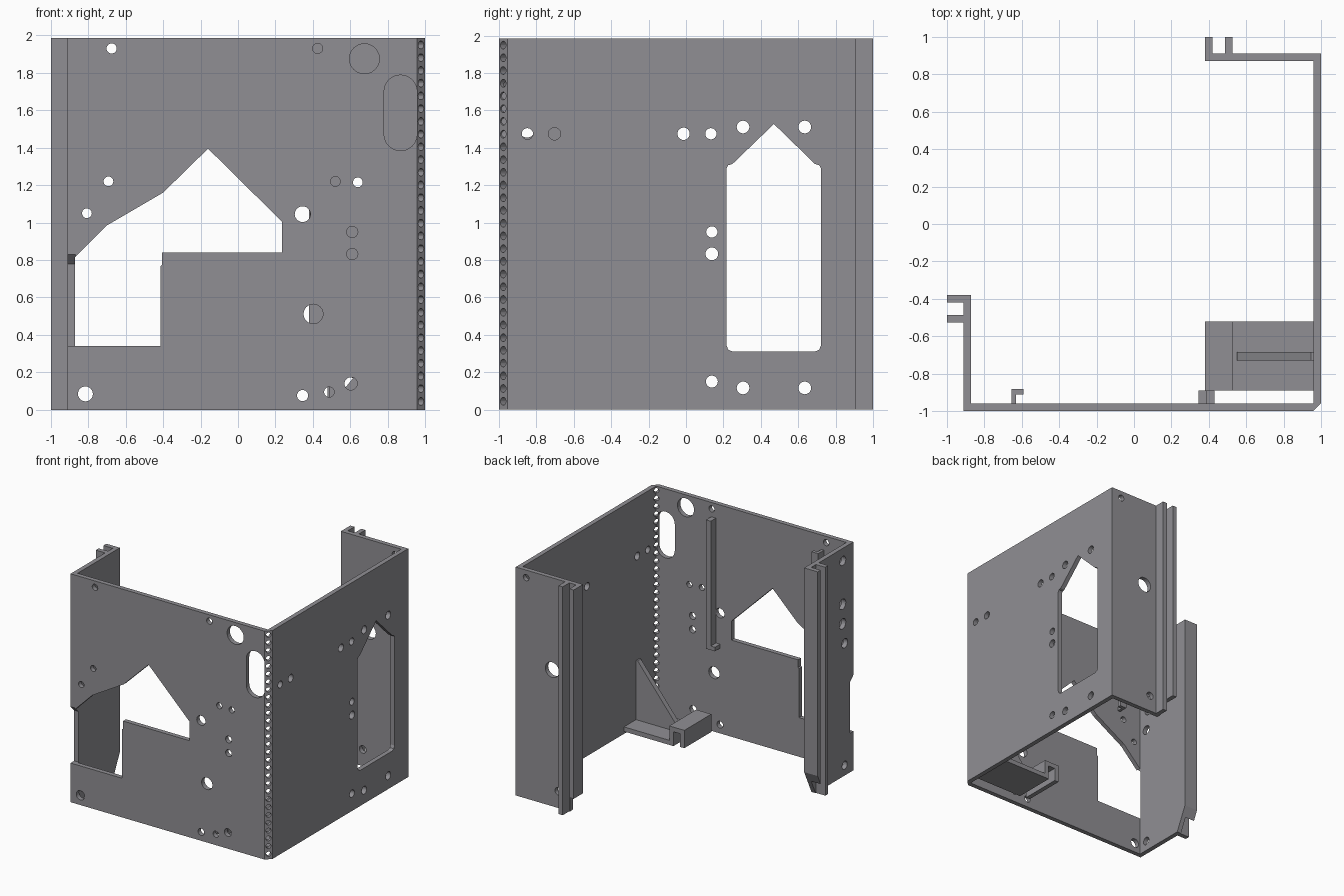
import bpy, bmesh, math
from mathutils import Vector

if "Cube" in bpy.data.objects:
    bpy.data.objects.remove(bpy.data.objects["Cube"])

H = 1.985
metal = bpy.data.materials.new("dark_grey_metal")
metal.diffuse_color = (.28, .275, .295, 1)
metal.use_nodes = True
metal.node_tree.nodes["Principled BSDF"].inputs["Base Color"].default_value = metal.diffuse_color


def place(axis, a, b, d):
    return {'x': (d, a, b), 'y': (a, d, b), 'z': (a, b, d)}[axis]


def prism(bm, pts, axis, lo, hi):
    """Extrude a 2D outline along an axis between lo and hi."""
    bot = [bm.verts.new(place(axis, a, b, lo)) for a, b in pts]
    top = [bm.verts.new(place(axis, a, b, hi)) for a, b in pts]
    bm.faces.new(bot)
    bm.faces.new(top)
    n = len(pts)
    for i in range(n):
        j = (i + 1) % n
        bm.faces.new((bot[i], bot[j], top[j], top[i]))


def circle(a, b, r, n=24):
    return [(a + r * math.cos(2 * math.pi * i / n),
             b + r * math.sin(2 * math.pi * i / n)) for i in range(n)]


def finish(bm, name):
    bmesh.ops.recalc_face_normals(bm, faces=bm.faces)
    me = bpy.data.meshes.new(name)
    bm.to_mesh(me)
    bm.free()
    me.materials.append(metal)
    ob = bpy.data.objects.new(name, me)
    bpy.context.collection.objects.link(ob)
    return ob


def part(name, *prisms):
    bm = bmesh.new()
    for p in prisms:
        prism(bm, *p)
    return finish(bm, name)


def rect(a0, a1, b0, b1):
    return [(a0, b0), (a1, b0), (a1, b1), (a0, b1)]


def cut(target, cutter):
    cutter.hide_render = True
    cutter.hide_viewport = True
    cutter.display_type = 'WIRE'
    m = target.modifiers.new(cutter.name, 'BOOLEAN')
    m.operation = 'DIFFERENCE'
    m.solver = 'EXACT'
    m.object = cutter


# Folded shell: front and right walls, return flanges and ribs, mirrored over the diagonal
half = [(.955, -1), (-.91, -1), (-.91, -.525), (-1, -.525), (-1, -.485), (-.91, -.485),
        (-.91, -.42), (-1, -.42), (-1, -.38), (-.87, -.38), (-.87, -.96)]
outline = half + [(.96, -.96)] + [(-y, -x) for x, y in reversed(half)]
shell = part("corner_shell", (outline, 'z', 0, H))

# Front wall openings
front_holes = [(-.675, 1.93, .027), (.425, 1.93, .027), (.675, 1.875, .08),
               (-.692, 1.22, .026), (.52, 1.22, .026), (.64, 1.215, .026),
               (-.807, 1.05, .026), (.345, 1.045, .042), (.61, .95, .03),
               (.61, .832, .03), (.402, .512, .052), (-.815, .085, .04),
               (.345, .076, .03), (.487, .095, .027), (.603, .14, .034)]
front_window = [(-.87, .34), (-.415, .34), (-.415, .765), (-.405, .775), (-.405, .84),
                (.235, .84), (.235, 1.005), (-.16, 1.395), (-.4, 1.16), (-.7, .985),
                (-.87, .815)]
slot = [(.868 + .088 * math.cos(math.radians(t)),
         (1.7 if t <= 180 else 1.472) + .088 * math.sin(math.radians(t)))
        for t in list(range(0, 181, 15)) + list(range(181, 362, 15))]

# Right wall openings
right_holes = [(-.848, 1.475, .03), (-.703, 1.475, .033), (-.013, 1.475, .033),
               (.133, 1.475, .03), (.305, 1.511, .034), (.635, 1.511, .034),
               (.138, .95, .03), (.138, .833, .034), (.138, .15, .032),
               (.305, .116, .034), (.635, .116, .034)]
side = [(.47, 1.527), (.69, 1.313), (.712, 1.307), (.722, 1.29), (.722, .345), (.712, .32), (.687, .31)]
right_window = side + [(.938 - y, z) for y, z in reversed(side[1:])]

# Return flange openings
left_holes = [(-.855, 1.875, .04), (-.85, 1.5, .045), (-.85, 1.33, .045),
              (-.88, 1.15, .04), (-.88, .09, .035)]
back_holes = [(.9, 1.92, .028), (.65, 1.185, .066), (.59, .145, .033)]

F, R, L, B = ('y', -1.05, -.94), ('x', .94, 1.05), ('x', -.95, -.85), ('y', .85, .95)
cuts = [(circle(*h), *ax) for holes, ax in
        ((front_holes, F), (right_holes, R), (left_holes, L), (back_holes, B)) for h in holes]
cuts += [(front_window, 'y', -1.05, -.94), (slot, *F), (right_window, *R)]
cut(shell, part("opening_cutter", *cuts))

# Notch through the left corner fold, and relieved lower ends of the flanges
cut(shell, part("notch_cutter",
                ([(-1.05, .34), (-.95, .34), (-.95, .78), (-1.05, .88)], 'x', -.95, -.868),
                ([(-.3, -.1), (-.3, .378), (-.48, 0), (-.48, -.1)], 'x', -1.1, -.8),
                (rect(.3, .479, -.1, .17), 'y', .8, 1.1)))

# Row of perforations down the bevelled corner
bm = bmesh.new()
rot = Vector((1, -1, 0)).to_track_quat('Z', 'Y').to_matrix().to_4x4()
for i in range(29):
    m = rot.copy()
    m.translation = (.9775, -.9775, .045 + .068 * i)
    bmesh.ops.create_cone(bm, cap_ends=True, segments=16, radius1=.021, radius2=.021,
                          depth=.16, matrix=m)
cut(shell, finish(bm, "perforation_cutter"))

# Inner bracket: shelf stepping up into a downturned channel, same gauge throughout
bracket = [(.965, .02), (.965, .06), (.525, .06), (.525, .185), (.38, .185), (.38, .03),
           (.42, .03), (.42, .145), (.485, .145), (.485, .02)]
part("shelf_bracket", (bracket, 'y', -.89, -.52))
gusset = [(.965, .05), (.965, .575), (.945, .575), (.55, .09), (.55, .05)]
part("shelf_gusset", (gusset, 'y', -.73, -.685))

# Vertical guide rails on the inside of the front wall
part("guide_rail", (rect(.385, .43, -.965, -.89), 'z', .775, 1.86),
     (rect(.345, .43, -.965, -.89), 'z', .74, .775))
hook = [(-.655, -.965), (-.63, -.965), (-.63, -.91), (-.59, -.91), (-.59, -.88), (-.655, -.88)]
part("hooked_rail", (hook, 'z', 1.28, 1.86))
